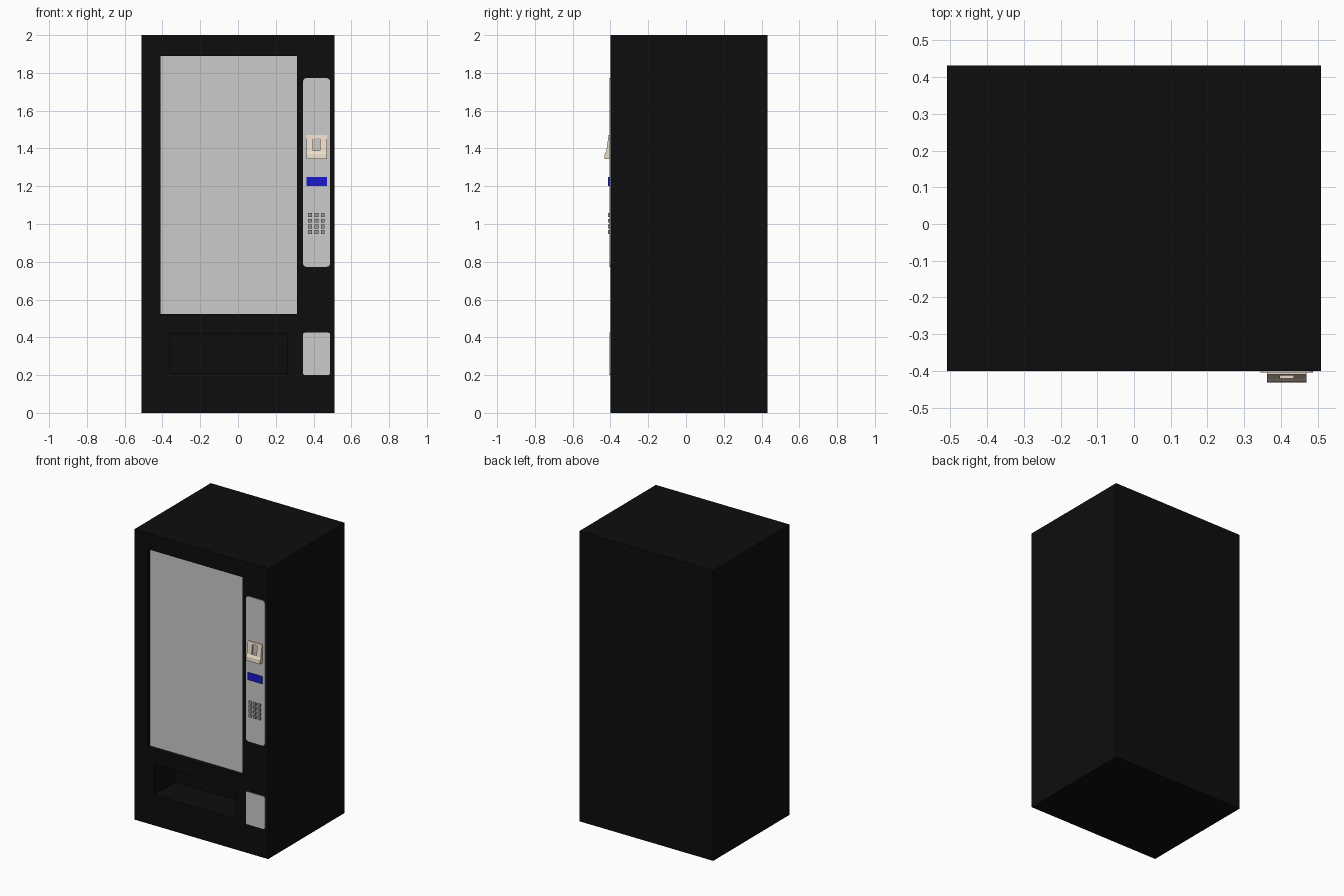
import bpy, bmesh, math

if "Cube" in bpy.data.objects:
    bpy.data.objects.remove(bpy.data.objects["Cube"])


def material(name, rgb):
    m = bpy.data.materials.new(name)
    m.diffuse_color = (*rgb, 1)
    m.use_nodes = True
    m.node_tree.nodes["Principled BSDF"].inputs["Base Color"].default_value = m.diffuse_color
    return m


BLACK = material("black", (0.004, 0.004, 0.004))
BEIGE = material("beige", (0.86, 0.73, 0.58))
BLUE = material("blue", (0.01, 0.01, 0.6))
DARK_GREY = material("dark_grey", (0.33, 0.33, 0.33))


def prism(name, points, axis, lo, hi, mat=None):
    """Extrude a closed 2D profile along x (points = y,z) or y (points = x,z)."""
    def place(p, d):
        return (d, p[0], p[1]) if axis == 'x' else (p[0], d, p[1])
    bm = bmesh.new()
    a = [bm.verts.new(place(p, lo)) for p in points]
    b = [bm.verts.new(place(p, hi)) for p in points]
    bm.faces.new(a)
    bm.faces.new(b[::-1])
    n = len(points)
    for i in range(n):
        bm.faces.new((a[i], b[i], b[(i + 1) % n], a[(i + 1) % n]))
    bmesh.ops.recalc_face_normals(bm, faces=bm.faces)
    mesh = bpy.data.meshes.new(name)
    bm.to_mesh(mesh)
    bm.free()
    ob = bpy.data.objects.new(name, mesh)
    bpy.context.collection.objects.link(ob)
    if mat:
        mesh.materials.append(mat)
    return ob


def box(name, x, y, z, mat=None):
    pts = [(x[0], z[0]), (x[1], z[0]), (x[1], z[1]), (x[0], z[1])]
    return prism(name, pts, 'y', y[0], y[1], mat)


def rounded_panel(name, x, y, z, r, mat=None, steps=5):
    pts = []
    corners = [(x[1] - r, z[1] - r), (x[0] + r, z[1] - r),
               (x[0] + r, z[0] + r), (x[1] - r, z[0] + r)]
    for k, (cx, cz) in enumerate(corners):
        for i in range(steps + 1):
            t = math.pi / 2 * (k + i / steps)
            pts.append((cx + r * math.cos(t), cz + r * math.sin(t)))
    return prism(name, pts, 'y', y[0], y[1], mat)


def cut(target, cutter):
    """Subtract the cutter from the target, then remove it."""
    cutter.hide_render = True
    mod = target.modifiers.new("cut", 'BOOLEAN')
    mod.operation = 'DIFFERENCE'
    mod.solver = 'EXACT'
    mod.object = cutter
    bpy.context.view_layer.objects.active = target
    bpy.ops.object.modifier_apply(modifier=mod.name)
    bpy.data.objects.remove(cutter)


FRONT = -0.40

# Cabinet with window and dispensing recesses
cabinet = box("cabinet", (-0.51, 0.51), (FRONT, 0.432), (0, 2), BLACK)
cut(cabinet, box("window_cutter", (-0.41, 0.313), (-0.5, FRONT + 0.035), (0.523, 1.89), BLACK))
cut(cabinet, box("tray_cutter", (-0.36, 0.26), (-0.5, FRONT + 0.23), (0.21, 0.42), BLACK))

# Display window
box("window_pane", (-0.41, 0.313), (FRONT + 0.03, FRONT + 0.037), (0.523, 1.89))

# Control panel and coin return panel
rounded_panel("control_panel", (0.344, 0.488), (FRONT - 0.005, FRONT + 0.002), (0.773, 1.773), 0.02)
rounded_panel("coin_return_panel", (0.344, 0.488), (FRONT - 0.005, FRONT + 0.002), (0.20, 0.425), 0.012)

# Bill acceptor: sloped housing with a slot
profile = [(FRONT, 1.343), (-0.432, 1.343), (-0.43, 1.37), (-0.422, 1.385),
           (-0.41, 1.47), (FRONT, 1.47)]
acceptor = prism("bill_acceptor", profile, 'x', 0.362, 0.47, BEIGE)
cut(acceptor, box("slot_cutter", (0.398, 0.435), (-0.5, -0.405), (1.39, 1.455), BEIGE))

# Display screen
box("display_screen", (0.362, 0.47), (-0.412, FRONT), (1.2, 1.25), BLUE)

# Keypad: three columns by four rows
for row in range(4):
    for col in range(3):
        cx, cz = 0.381 + 0.034 * col, 0.957 + 0.03 * row
        box(f"key_{row}_{col}", (cx - 0.01, cx + 0.01), (-0.414, FRONT),
            (cz - 0.01, cz + 0.01), DARK_GREY)
